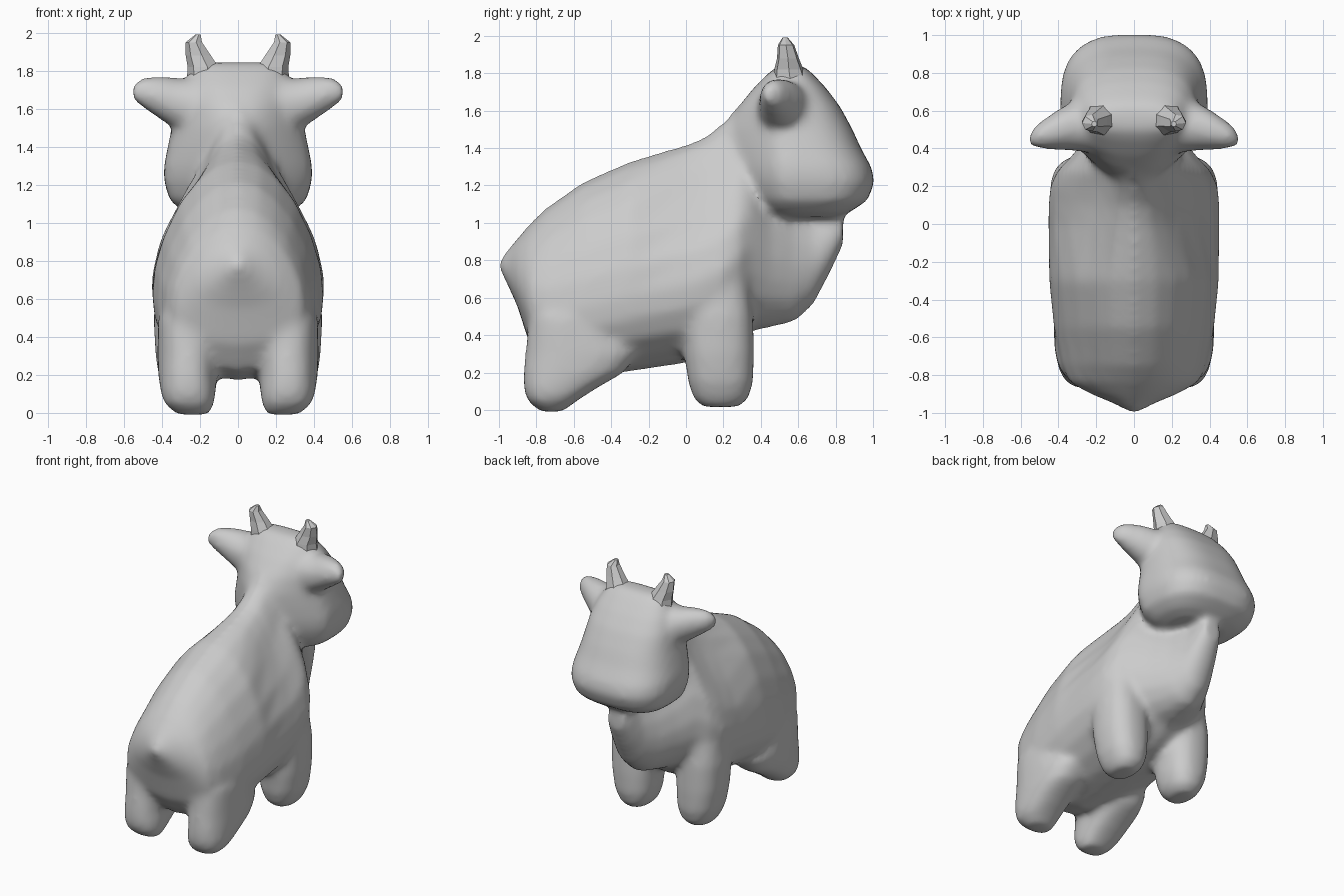
import bpy, bmesh, math

if "Cube" in bpy.data.objects:
    bpy.data.objects.remove(bpy.data.objects["Cube"])


def skin(name, rings):
    """Closed loft through a list of point rings."""
    bm = bmesh.new()
    vs = [[bm.verts.new(p) for p in r] for r in rings]
    n = len(vs[0])
    for a, b in zip(vs, vs[1:]):
        for i in range(n):
            j = (i + 1) % n
            bm.faces.new((a[i], a[j], b[j], b[i]))
    bm.faces.new(vs[0])
    bm.faces.new(vs[-1])
    bmesh.ops.recalc_face_normals(bm, faces=bm.faces)
    me = bpy.data.meshes.new(name)
    bm.to_mesh(me)
    bm.free()
    ob = bpy.data.objects.new(name, me)
    bpy.context.collection.objects.link(ob)
    return ob


def loft(name, axis, sections, n=32, e=2.0, side=1):
    """Superellipse sections (pos, centre1, centre2, radius1, radius2) along axis x or z."""
    rings = []
    for p, c1, c2, r1, r2 in sections:
        ring = []
        for i in range(n):
            a = 2 * math.pi * i / n
            c, s = math.cos(a), math.sin(a)
            u = c1 + r1 * math.copysign(abs(c) ** (2 / e), c)
            v = c2 + r2 * math.copysign(abs(s) ** (2 / e), s)
            x, y, z = (u, v, p) if axis == 'z' else (p, u, v)
            ring.append((x * side, y, z))
        rings.append(ring)
    return skin(name, rings)


# torso, neck and keeled chest: (height, width at rump, width at neck)
half = [(0, 0, 0), (.02, .34, .34), (.07, .62, .62), (.15, .85, .85), (.25, .97, .97),
        (.36, 1, 1), (.5, .97, .9), (.65, .86, .66), (.8, .68, .38), (.9, .48, .25),
        (.97, .26, .14), (1, 0, 0)]
body = [(-1, .76, .80, .02), (-.95, .66, .86, .11), (-.9, .55, .92, .23),
        (-.84, .36, .99, .34), (-.75, .22, 1.08, .385), (-.55, .17, 1.22, .425),
        (-.3, .205, 1.33, .45), (0, .25, 1.42, .455), (.1, .28, 1.46, .455),
        (.2, .31, 1.54, .445), (.28, .36, 1.63, .41), (.35, .42, 1.66, .34),
        (.45, .44, 1.45, .26), (.58, .47, 1.3, .18), (.68, .56, 1.2, .13),
        (.77, .73, 1.18, .1), (.84, .88, 1.12, .07)]
rings = []
for y, zb, zt, w in body:
    s = max(0, min(1, (y + .3) / .55))
    right = [(w * (k + (q - k) * s), y, zb + (zt - zb) * t) for t, k, q in half]
    left = [(-x, y, z) for x, y, z in right[-2:0:-1]]
    rings.append(right + left)
parts = [skin("body", rings)]

# head: stacked rounded blocks from chin to crown (z, y back, y front, half width)
head = [(1.03, .5, .80, .2), (1.06, .42, .88, .29), (1.12, .34, .97, .36),
        (1.22, .26, 1.01, .39), (1.3, .22, .99, .39), (1.4, .2, .935, .37),
        (1.5, .21, .89, .35), (1.62, .28, .825, .33), (1.72, .36, .75, .295),
        (1.8, .44, .675, .245), (1.845, .5, .62, .2)]
ob = loft("head", 'z', [(z, 0, (a + b) / 2, w, (b - a) / 2) for z, a, b, w in head], 56, 2.8)
for v in ob.data.vertices:      # back of the head narrows into the neck
    v.co.x *= 1 - .6 * max(0, min(1, (.52 - v.co.y) / .3)) ** 1.3
parts.append(ob)

# legs (z, y back, y front, x inner, x outer)
front = [(.015, .09, .28, .19, .33), (.06, .04, .335, .14, .37), (.15, .01, .36, .11, .41),
         (.3, -.01, .365, .1, .435), (.5, -.02, .36, .1, .445), (.75, .02, .33, .1, .42)]
hind = [(-.01, -.78, -.66, .15, .32), (.05, -.85, -.58, .125, .39), (.12, -.87, -.47, .115, .41),
        (.2, -.87, -.33, .11, .42), (.3, -.86, -.26, .1, .425), (.5, -.84, -.4, .1, .42)]
for side in (1, -1):
    for name, rows in (("front_leg", front), ("hind_leg", hind)):
        parts.append(loft(name, 'z', [(z, (i + o) / 2, (a + b) / 2, (o - i) / 2, (b - a) / 2)
                                      for z, a, b, i, o in rows], 24, 2.4, side))
    # ears
    parts.append(loft("ear", 'x', [(.2, .52, 1.6, .15, .16), (.32, .52, 1.625, .135, .14),
                                   (.40, .5, 1.655, .11, .12), (.48, .475, 1.68, .08, .09),
                                   (.53, .46, 1.69, .055, .065), (.555, .445, 1.69, .03, .04)],
                      14, 2, side))

# fuse into one skin
bpy.ops.object.select_all(action='DESELECT')
for p in parts:
    p.select_set(True)
bpy.context.view_layer.objects.active = parts[0]
bpy.ops.object.join()
ob = bpy.context.object
ob.name = "cow_body"
m = ob.modifiers.new("fuse", 'REMESH')
m.mode = 'VOXEL'
m.voxel_size = .022
bpy.ops.object.modifier_apply(modifier=m.name)
m = ob.modifiers.new("soften", 'SMOOTH')
m.factor = .5
m.iterations = 14
bpy.ops.object.modifier_apply(modifier=m.name)
bpy.ops.object.shade_smooth_by_angle(angle=math.radians(40))

# horns
for side in (1, -1):
    loft("horn", 'z', [(1.74, .17, .56, .1, .1), (1.82, .18, .55, .085, .08),
                       (1.88, .205, .545, .07, .06), (1.95, .23, .535, .045, .045),
                       (1.99, .21, .53, .015, .015)], 7, 2, side)
